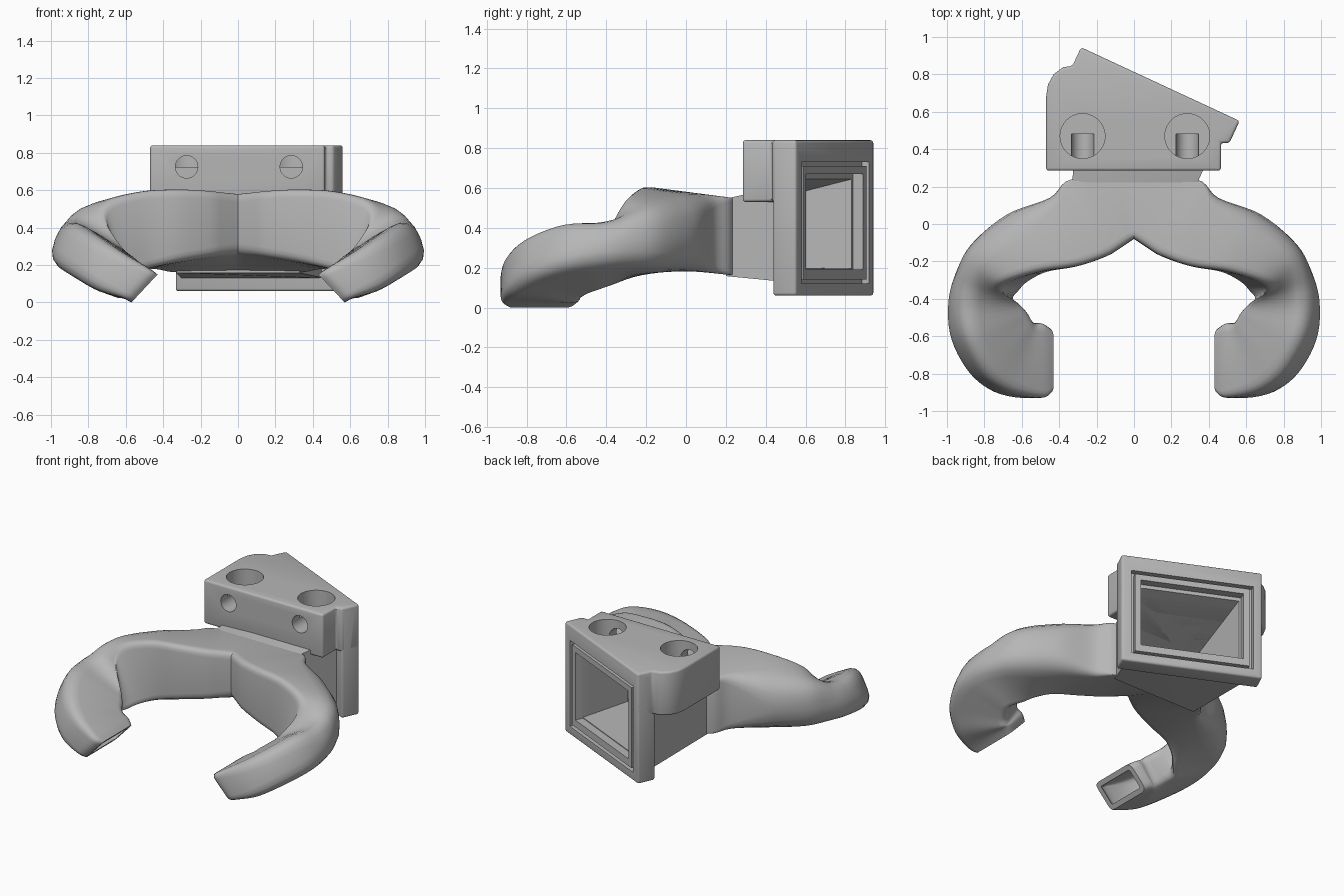
import bpy, bmesh, math
from mathutils import Vector

if "Cube" in bpy.data.objects:
    bpy.data.objects.remove(bpy.data.objects["Cube"], do_unlink=True)

grey = bpy.data.materials.new("plain_grey")
grey.use_nodes = True
colour = (0.47, 0.47, 0.47, 1)
grey.diffuse_color = colour
grey.node_tree.nodes["Principled BSDF"].inputs["Base Color"].default_value = colour


def make_object(name, bm):
    mesh = bpy.data.meshes.new(name)
    bm.to_mesh(mesh)
    bm.free()
    mesh.materials.append(grey)
    obj = bpy.data.objects.new(name, mesh)
    bpy.context.collection.objects.link(obj)
    return obj


def hull(name, points):
    """Convex solid around a few corner points."""
    bm = bmesh.new()
    for p in points:
        bm.verts.new(p)
    bmesh.ops.convex_hull(bm, input=bm.verts[:])
    bmesh.ops.dissolve_limit(bm, angle_limit=0.01, verts=bm.verts[:], edges=bm.edges[:])
    bmesh.ops.recalc_face_normals(bm, faces=bm.faces[:])
    return make_object(name, bm)


def prism(name, outline, z0, z1):
    """Vertical extrusion of a plan outline."""
    bm = bmesh.new()
    face = bm.faces.new([bm.verts.new((p[0], p[1], z0)) for p in outline])
    new = bmesh.ops.extrude_face_region(bm, geom=[face])["geom"]
    top = [v for v in new if isinstance(v, bmesh.types.BMVert)]
    bmesh.ops.translate(bm, verts=top, vec=(0, 0, z1 - z0))
    bmesh.ops.recalc_face_normals(bm, faces=bm.faces[:])
    return make_object(name, bm)


def cylinder(name, radius, depth, location, rotation=(0, 0, 0)):
    bpy.ops.mesh.primitive_cylinder_add(vertices=40, radius=radius, depth=depth,
                                        location=location, rotation=rotation)
    obj = bpy.context.object
    obj.name = name
    obj.data.materials.append(grey)
    return obj


def add_bevel(obj, width):
    mod = obj.modifiers.new("rounded_edges", "BEVEL")
    mod.width = width
    mod.segments = 3
    mod.limit_method = "ANGLE"
    mod.angle_limit = math.radians(30)


def add_cuts(obj, cutters):
    for cutter in cutters:
        mod = obj.modifiers.new("cut", "BOOLEAN")
        mod.operation = "DIFFERENCE"
        mod.solver = "EXACT"
        mod.object = cutter


def finish(obj):
    """Apply the modifiers and shade smooth with sharp creases."""
    bpy.ops.object.select_all(action="DESELECT")
    obj.select_set(True)
    bpy.context.view_layer.objects.active = obj
    for mod in list(obj.modifiers):
        bpy.ops.object.modifier_apply(modifier=mod.name)
    bpy.ops.object.shade_smooth_by_angle(angle=math.radians(32))


# Slanted inlet frame: u runs along the face, n points out of it
corner = Vector((0.565, 0.551, 0))
along = Vector((-0.84, 0.39, 0)).normalized()
outward = Vector((-along.y, along.x, 0)) * -1
width = 0.935


def on_inlet(u, n, z=0):
    return corner + along * u + outward * n + Vector((0, 0, z))


def inlet_box(name, u0, u1, n0, n1, z0, z1):
    return hull(name, [on_inlet(u, n, z) for u in (u0, u1) for n in (n0, n1) for z in (z0, z1)])


flange = inlet_box("inlet_flange", 0, width, -0.13, 0, 0.06, 0.82)
add_bevel(flange, 0.015)

# Mounting block, whose plan includes the top of the flange
mount = prism("mount_block", [(-.47, .285), (.465, .285), (.465, .434), on_inlet(0, -.13),
                              on_inlet(0, 0), on_inlet(width, 0), on_inlet(width, -.11),
                              (-.38, .838), (-.43, .8), (-.46, .745), (-.47, .68)],
              0.53, 0.84)
add_bevel(mount, 0.015)


# Neck between the arms and the inlet, and the air passage through it
def neck_solid(name, half, y, low, high, u0, u1, n, z0, z1):
    front = [(x, y, z) for x in (-half, half) for z in (low, high)]
    back = [on_inlet(u, n, z) for u in (u0, u1) for z in (z0, z1)]
    return hull(name, front + back)


neck = neck_solid("neck", 0.33, 0.2, 0.158, 0.547, 0.07, 0.91, -0.1, 0.13, 0.61)
passage = neck_solid("passage_cutter", 0.3, 0.15, 0.205, 0.47, 0.135, 0.805, -0.02, 0.195, 0.655)
opening = inlet_box("opening_cutter", 0.13, 0.81, -0.06, 0.05, 0.19, 0.67)

# Recess in the flange with a raised ring standing inside it
recess = inlet_box("recess_cutter", 0.065, 0.875, -0.04, 0.06, 0.12, 0.73)
ring_part = inlet_box("inlet_ring", 0.09, 0.85, -0.05, -0.003, 0.14, 0.71)

# Screw pockets from above and screw holes from the front
holes = []
for x in (-0.275, 0.285):
    holes.append(cylinder("pocket_cutter", 0.12, 0.2, (x, 0.47, 0.825)))
    holes.append(cylinder("screw_cutter", 0.06, 0.3, (x, 0.33, 0.725), (math.pi / 2, 0, 0)))

cutters = [passage, opening, recess] + holes
add_cuts(flange, cutters)
add_cuts(mount, cutters)
add_cuts(neck, [passage, opening])
add_cuts(ring_part, [opening])

# Arm stations: outer x, y, top, bottom, lean; inner x, y, top, bottom, lean; outer radius
stations = [
    (0, .24, .55, .16, 0, 0, -.08, .585, .27, 0, .01),
    (.33, .24, .55, .16, 0, .12, -.16, .6, .25, 0, .01),
    (.45, .14, .56, .17, 0, .3, -.225, .61, .22, 0, .06),
    (.68, .05, .545, .18, 0, .48, -.255, .6, .18, -.02, .15),
    (.87, -.11, .51, .2, .01, .62, -.31, .55, .14, -.06, .16),
    (.945, -.26, .485, .22, .03, .66, -.36, .46, .11, -.05, .15),
    (.975, -.43, .465, .225, .05, .64, -.43, .29, .08, .04, .12),
    (.945, -.62, .45, .2, .06, .61, -.48, .24, .06, .06, .1),
    (.845, -.8, .38, .14, .06, .59, -.515, .225, .04, .06, .09),
    (.71, -.9, .29, .07, .06, .57, -.53, .205, .02, .06, .07),
    (.55, -.93, .185, .025, .07, .54, -.53, .18, .02, .07, .04),
    (.5, -.905, .15, 0, .07, .5, -.555, .15, 0, .07, .04),
]
STEPS, ARC, WALL = 5, 4, 0.035


def blend(a, b, c, d, t):
    """Smooth curve through b and c."""
    return [q + t / 2 * (r - p + t * (2 * p - 5 * q + 4 * r - s + t * (3 * (q - r) + s - p)))
            for p, q, r, s in zip(a, b, c, d)]


def section(row, inset):
    """Rounded four-sided ring, optionally shrunk by the wall thickness."""
    ox, oy, ot, ob, o_lean, ix, iy, it, ib, i_lean, radius = row
    corners = [Vector(p) for p in ((ox - o_lean, oy, ot), (ox + o_lean, oy, ob),
                                   (ix + i_lean, iy, ib), (ix - i_lean, iy, it))]
    radii = [radius, radius, 0.05, 0.05]
    ring = []
    for k, c in enumerate(corners):
        to_prev, to_next = corners[k - 1] - c, corners[(k + 1) % 4] - c
        r = min(radii[k], 0.45 * to_prev.length, 0.45 * to_next.length)
        r = max(r - inset, 0.008)
        p, n = to_prev.normalized(), to_next.normalized()
        c = c + (p + n) * inset
        for j in range(ARC + 1):
            t = j / ARC
            ring.append(c + p * r * (1 - t) ** 2 + n * r * t ** 2)
    return ring


rows = []
last = len(stations) - 1
for i in range(last):
    a, b, c, d = (stations[min(max(i + k, 0), last)] for k in (-1, 0, 1, 2))
    for s in range(STEPS):
        t = s / STEPS
        rows.append([p + (q - p) * t for p, q in zip(b, c)] if i == 0 else blend(a, b, c, d, t))
rows.append(stations[-1])

# Hollow arm: outer skin out to the outlet, then back along the inner skin
bm = bmesh.new()
rings = [section(r, 0) for r in rows] + [section(r, WALL) for r in reversed(rows)]
rings = [[bm.verts.new(p) for p in ring] for ring in rings]
for i in range(len(rings) - 1):
    for k in range(len(rings[0])):
        m = (k + 1) % len(rings[0])
        face = bm.faces.new((rings[i][k], rings[i][m], rings[i + 1][m], rings[i + 1][k]))
        if i == len(rows) - 1:
            rim = face
bm.normal_update()
if rim.normal.x > 0:
    bmesh.ops.reverse_faces(bm, faces=bm.faces[:])
# Open the back where the neck joins
back_faces = [f for f in bm.faces
              if f.calc_center_median().y > 0.195 and all(v.co.x < 0.335 for v in f.verts)]
bmesh.ops.delete(bm, geom=back_faces, context="FACES")
arms = make_object("outlet_arms", bm)
arms.modifiers.new("both_sides", "MIRROR")

for part in (flange, mount, neck, ring_part, arms):
    finish(part)
for cutter in cutters:
    bpy.data.objects.remove(cutter, do_unlink=True)
